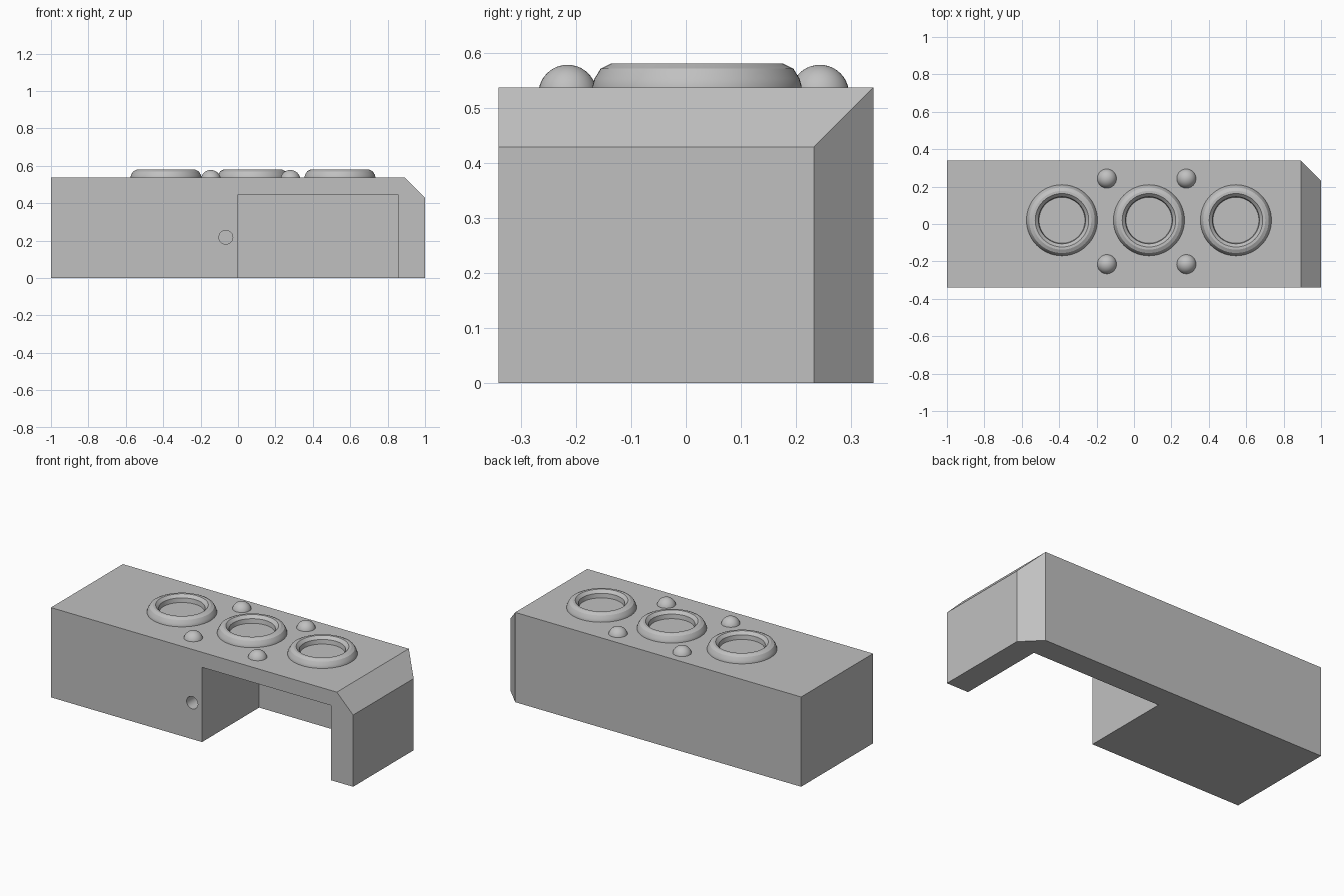
import bpy, bmesh
from math import radians, pi, sin, cos
from mathutils import Vector

default = bpy.data.objects.get("Cube")
if default:
    bpy.data.objects.remove(default, do_unlink=True)

grey = bpy.data.materials.new("plain grey")
grey.use_nodes = True
grey.diffuse_color = (0.53, 0.53, 0.53, 1)
grey.node_tree.nodes["Principled BSDF"].inputs["Base Color"].default_value = (0.53, 0.53, 0.53, 1)

TOP, HALF_Y, CHAMFER = 0.537, 0.34, 0.108
POCKET_BACK, BOLT_Z = 0.2, 0.218


def make_object(name, bm):
    bmesh.ops.recalc_face_normals(bm, faces=bm.faces)
    mesh = bpy.data.meshes.new(name)
    bm.to_mesh(mesh)
    bm.free()
    mesh.materials.append(grey)
    obj = bpy.data.objects.new(name, mesh)
    bpy.context.collection.objects.link(obj)
    return obj


def box(name, low, high):
    bm = bmesh.new()
    bmesh.ops.create_cube(bm, size=1)
    low, high = Vector(low), Vector(high)
    for v in bm.verts:
        v.co = (low + high) / 2 + v.co * (high - low)
    return make_object(name, bm)


def prism(name, start, end, radius, sides=48):
    """Cylinder or prism running from start to end."""
    bm = bmesh.new()
    start, end = Vector(start), Vector(end)
    bmesh.ops.create_cone(bm, cap_ends=True, segments=sides, radius1=radius,
                          radius2=radius, depth=(end - start).length)
    turn = (end - start).to_track_quat('Z', 'Y').to_matrix()
    for v in bm.verts:
        v.co = (start + end) / 2 + turn @ v.co
    return make_object(name, bm)


def smooth(obj, degrees=25):
    bpy.ops.object.select_all(action='DESELECT')
    obj.select_set(True)
    bpy.context.view_layer.objects.active = obj
    bpy.ops.object.shade_smooth_by_angle(angle=radians(degrees))


def cut(target, cutter):
    """Subtract the cutter, apply the result and discard the cutter."""
    cutter.hide_render = True
    mod = target.modifiers.new("cut", 'BOOLEAN')
    mod.operation, mod.solver, mod.object = 'DIFFERENCE', 'EXACT', cutter
    bpy.context.view_layer.objects.active = target
    bpy.ops.object.modifier_apply(modifier=mod.name)
    bpy.data.objects.remove(cutter, do_unlink=True)


# Block with one sloped top edge and one bevelled rear corner
body = box("body_block", (-1, -HALF_Y, 0), (1, HALF_Y, TOP))
bm = bmesh.new()
bm.from_mesh(body.data)
for point, normal in (((1, 0, TOP - CHAMFER), (1, 0, 1)),
                      ((1, HALF_Y - CHAMFER, 0), (1, 1, 0))):
    found = bmesh.ops.bisect_plane(bm, geom=bm.verts[:] + bm.edges[:] + bm.faces[:], dist=1e-4,
                                   plane_co=point, plane_no=normal, clear_outer=True)
    bmesh.ops.holes_fill(bm, edges=[e for e in bm.edges if e.is_boundary], sides=0)
bmesh.ops.recalc_face_normals(bm, faces=bm.faces)
bm.to_mesh(body.data)
bm.free()

# Front pocket, open below
cut(body, box("pocket_cutter", (0, -0.5, -0.1), (0.855, POCKET_BACK, 0.447)))

# Hexagonal nut recess and bolt hole in the rear wall
nut = prism("nut_cutter", (0.635, 0.1, BOLT_Z), (0.635, 0.27, BOLT_Z), 0.118, 6)
corners = [Vector((0.635 + 0.118 * sin(i * pi / 3), 0, BOLT_Z + 0.118 * cos(i * pi / 3)))
           for i in range(6)]
for i, v in enumerate(nut.data.vertices):
    nearest = min(corners, key=lambda c: (Vector((v.co.x, 0, v.co.z)) - c).length)
    v.co = (nearest.x, v.co.y, nearest.z)
cut(body, nut)
cut(body, prism("bolt_cutter", (0.635, 0.1, BOLT_Z), (0.635, 0.5, BOLT_Z), 0.064))

# Blind screw holes beside the pocket
for x in (-0.065, 0.917):
    cut(body, prism("screw_cutter", (x, -0.5, BOLT_Z), (x, -0.04, BOLT_Z), 0.037, 32))

# Vertical mounting holes
for y in (0.2, -0.157):
    cut(body, prism("mount_cutter", (-0.86, y, -0.1), (-0.86, y, 0.7), 0.064))
smooth(body)

# Raised button rims, turned from a small cross-section
RIM = [(0.19, -0.005), (0.19, 0.002), (0.186, 0.016), (0.175, 0.034),
       (0.157, 0.043), (0.143, 0.043), (0.126, 0.026), (0.122, -0.005)]
for name, x in (("right", -0.385), ("middle", 0.08), ("left", 0.545)):
    bm = bmesh.new()
    verts = [bm.verts.new((r, 0, z)) for r, z in RIM]
    edges = [bm.edges.new((verts[i], verts[(i + 1) % len(verts)])) for i in range(len(verts))]
    bmesh.ops.spin(bm, geom=verts + edges, cent=(0, 0, 0), axis=(0, 0, 1),
                   angle=2 * pi, steps=64)
    bmesh.ops.remove_doubles(bm, verts=bm.verts, dist=1e-4)
    rim = make_object(name + "_button_rim", bm)
    rim.location = (x, 0.02, TOP)
    smooth(rim, 24)

# Tactile domes between the rims
for side, x in (("right", -0.145), ("left", 0.28)):
    for end, y in (("front", -0.215), ("rear", 0.243)):
        bm = bmesh.new()
        bmesh.ops.create_uvsphere(bm, u_segments=32, v_segments=20, radius=0.053)
        dome = make_object(f"{end}_{side}_dome", bm)
        dome.location = (x, y, 0.525)
        smooth(dome, 40)
